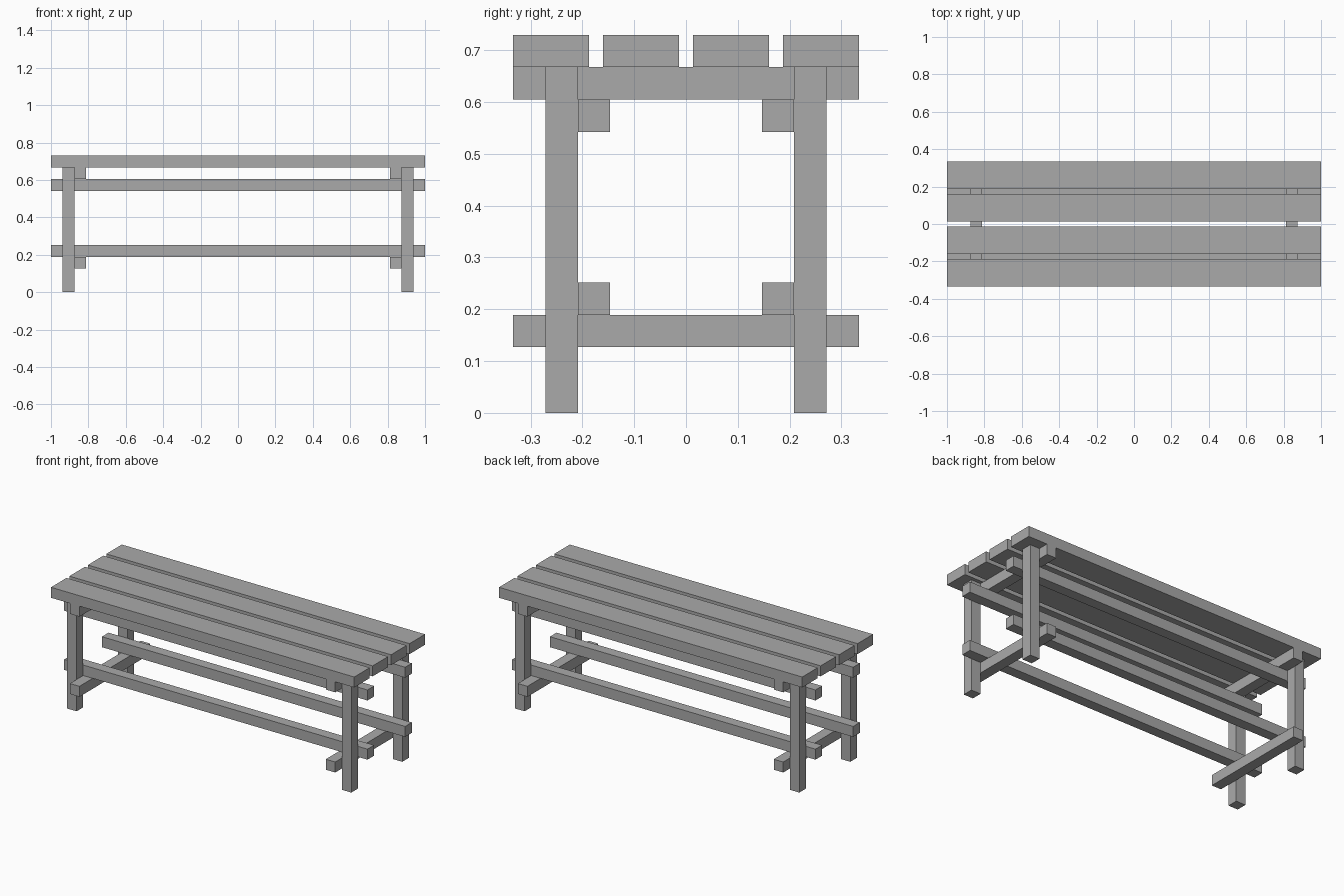
import bpy

cube = bpy.data.objects.get("Cube")
if cube:
    bpy.data.objects.remove(cube, do_unlink=True)

T = 0.0625                      # timber thickness
LEG_X, LEG_Y = 0.906, 0.24      # leg centres
LEG_H = 0.667
WIDTH = 0.667

grey = bpy.data.materials.new("grey_wood")
grey.use_nodes = True
colour = (0.4, 0.4, 0.4, 1)
grey.diffuse_color = colour
grey.node_tree.nodes["Principled BSDF"].inputs["Base Color"].default_value = colour


def beam(name, centre, size):
    """Square-edged timber with its size baked into the mesh."""
    bpy.ops.mesh.primitive_cube_add(size=1, location=centre)
    obj = bpy.context.object
    obj.name = name
    obj.scale = size
    bpy.ops.object.transform_apply(location=False, rotation=False, scale=True)
    obj.data.materials.append(grey)


# Four seat slats
slat_w = 0.146
pitch = (WIDTH - slat_w) / 3
for i in range(4):
    beam(f"seat_slat_{i + 1}", (0, (i - 1.5) * pitch, LEG_H + T / 2), (2, slat_w, T))

for sx, side in ((-1, "right"), (1, "left")):
    # Legs
    for sy, end in ((-1, "front"), (1, "back")):
        beam(f"{end}_{side}_leg", (sx * LEG_X, sy * LEG_Y, LEG_H / 2), (T, T, LEG_H))
    # Crossbars on the inner faces of the legs
    for level, z in (("upper", LEG_H - T / 2), ("lower", 0.158)):
        beam(f"{level}_{side}_crossbar", (sx * (LEG_X - T), 0, z), (T, WIDTH, T))

# Long rails, under the upper crossbars and on top of the lower ones
for sy, end in ((-1, "front"), (1, "back")):
    for level, z in (("upper", LEG_H - T * 1.5), ("lower", 0.158 + T)):
        beam(f"{level}_{end}_rail", (0, sy * (LEG_Y - T), z), (2, T, T))
